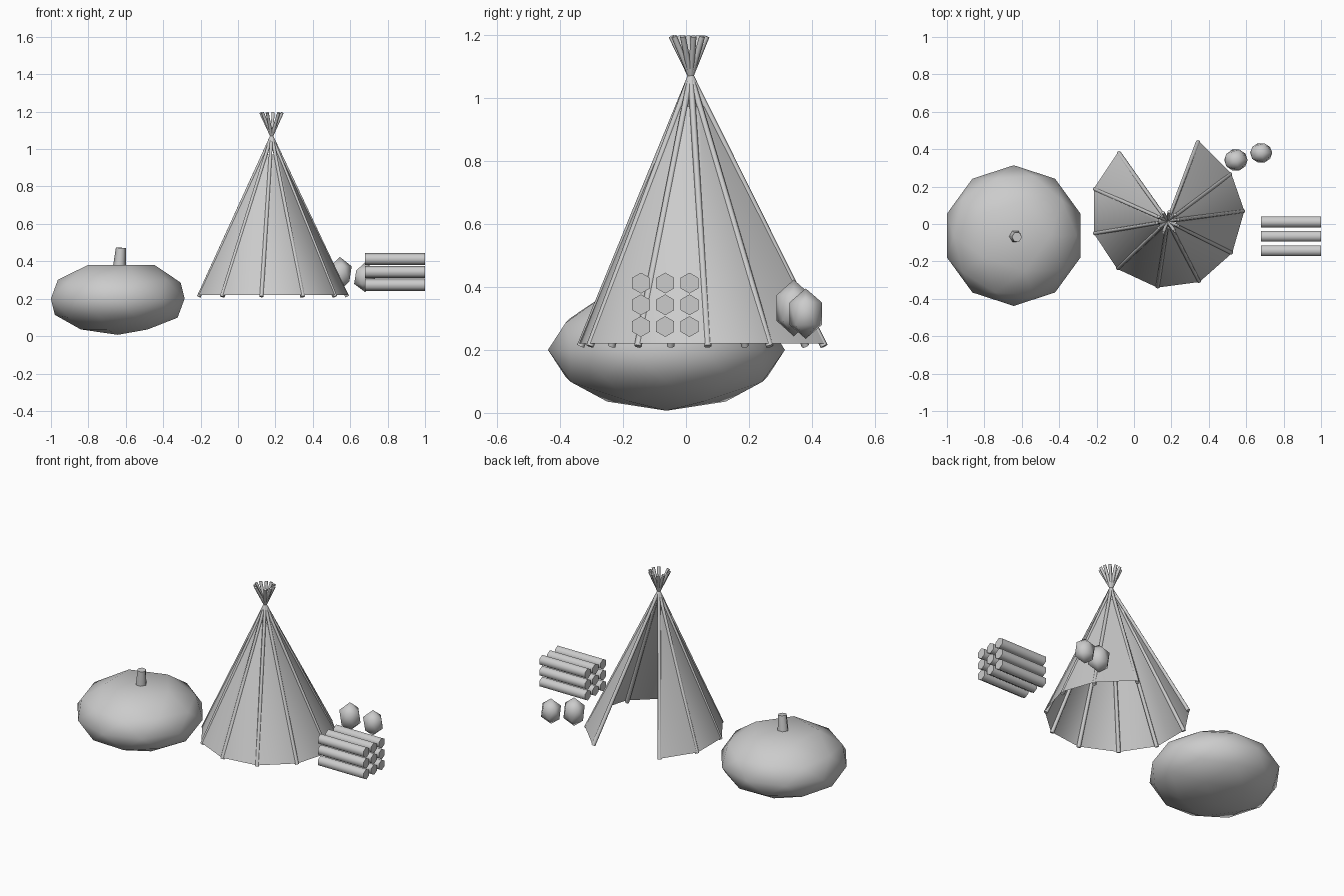
import bpy, bmesh, math
from mathutils import Vector

if "Cube" in bpy.data.objects:
    bpy.data.objects.remove(bpy.data.objects["Cube"])

GREY = (0.6, 0.6, 0.6, 1)
mat = bpy.data.materials.new("plain grey")
mat.use_nodes = True
mat.diffuse_color = GREY
mat.node_tree.nodes["Principled BSDF"].inputs["Base Color"].default_value = GREY


def finish(name, bm, angle=60):
    """Turn a bmesh into a smooth shaded, coloured object."""
    mesh = bpy.data.meshes.new(name)
    bm.to_mesh(mesh)
    bm.free()
    mesh.materials.append(mat)
    obj = bpy.data.objects.new(name, mesh)
    bpy.context.collection.objects.link(obj)
    bpy.ops.object.select_all(action="DESELECT")
    obj.select_set(True)
    bpy.context.view_layer.objects.active = obj
    bpy.ops.object.shade_smooth_by_angle(angle=math.radians(angle))
    return obj


def rod(name, start, end, r1, r2, spin=0):
    """Six-sided rod between two points."""
    start, end = Vector(start), Vector(end)
    axis = end - start
    bm = bmesh.new()
    bmesh.ops.create_cone(bm, cap_ends=True, segments=6, radius1=r1,
                          radius2=r2, depth=axis.length)
    bmesh.ops.rotate(bm, verts=bm.verts, matrix=Vector((0, 0, 1))
                     .rotation_difference(axis).to_matrix() @
                     Vector((1, 0, 0)).rotation_difference(
                         Vector((math.cos(spin), math.sin(spin), 0))).to_matrix())
    bmesh.ops.translate(bm, verts=bm.verts, vec=(start + end) / 2)
    return finish(name, bm, 65)


def ball(level, size, centre):
    bm = bmesh.new()
    bmesh.ops.create_icosphere(bm, subdivisions=level, radius=1)
    bmesh.ops.scale(bm, verts=bm.verts, vec=size)
    bmesh.ops.translate(bm, verts=bm.verts, vec=centre)
    return bm


# Tent: open fan of panels, with the doorway at the back
apex = Vector((0.18, 0.015, 1.07))
rim = [(-0.085, 0.385), (-0.215, 0.19), (-0.215, -0.05), (-0.09, -0.24),
       (0.125, -0.34), (0.35, -0.31), (0.525, -0.155), (0.59, 0.07),
       (0.52, 0.27), (0.345, 0.445)]
feet = [Vector((x, y, 0.22)) for x, y in rim]
bm = bmesh.new()
low = [bm.verts.new(f) for f in feet]
high = [bm.verts.new(f.lerp(apex, 0.885)) for f in feet]
for i in range(len(feet) - 1):
    bm.faces.new((low[i], low[i + 1], high[i + 1], high[i]))
finish("tent_canvas", bm)

# Poles crossing at the apex
for i, foot in enumerate(feet):
    foot = foot.lerp(Vector((apex.x, apex.y, foot.z)), 0.025)
    d = apex - foot
    rod(f"tent_pole_{i + 1}", foot - d * 0.01, apex + d * 0.147, 0.012, 0.009)

# Pumpkin: squashed ball with a flattened top
bm = ball(2, (0.376, 0.376, 0.193), (-0.643, -0.062, 0.2))
for v in bm.verts:
    if v.co.z > 0.34:
        v.co.z = 0.38
finish("pumpkin", bm, 70)
rod("pumpkin_stem", (-0.635, -0.065, 0.36), (-0.626, -0.07, 0.472),
    0.035, 0.027, math.pi / 6)

# Stack of logs
for row in range(3):
    for col in range(3):
        y, z = -0.143 + col * 0.077, 0.274 + row * 0.069
        rod(f"log_{row}_{col}", (0.68, y, z), (1.0, y, z),
            0.033, 0.033, math.pi / 2)

# Two stones beside the tent
finish("stone_1", ball(1, (0.07, 0.065, 0.09), (0.545, 0.342, 0.333)))
finish("stone_2", ball(1, (0.066, 0.06, 0.08), (0.68, 0.38, 0.315)))
